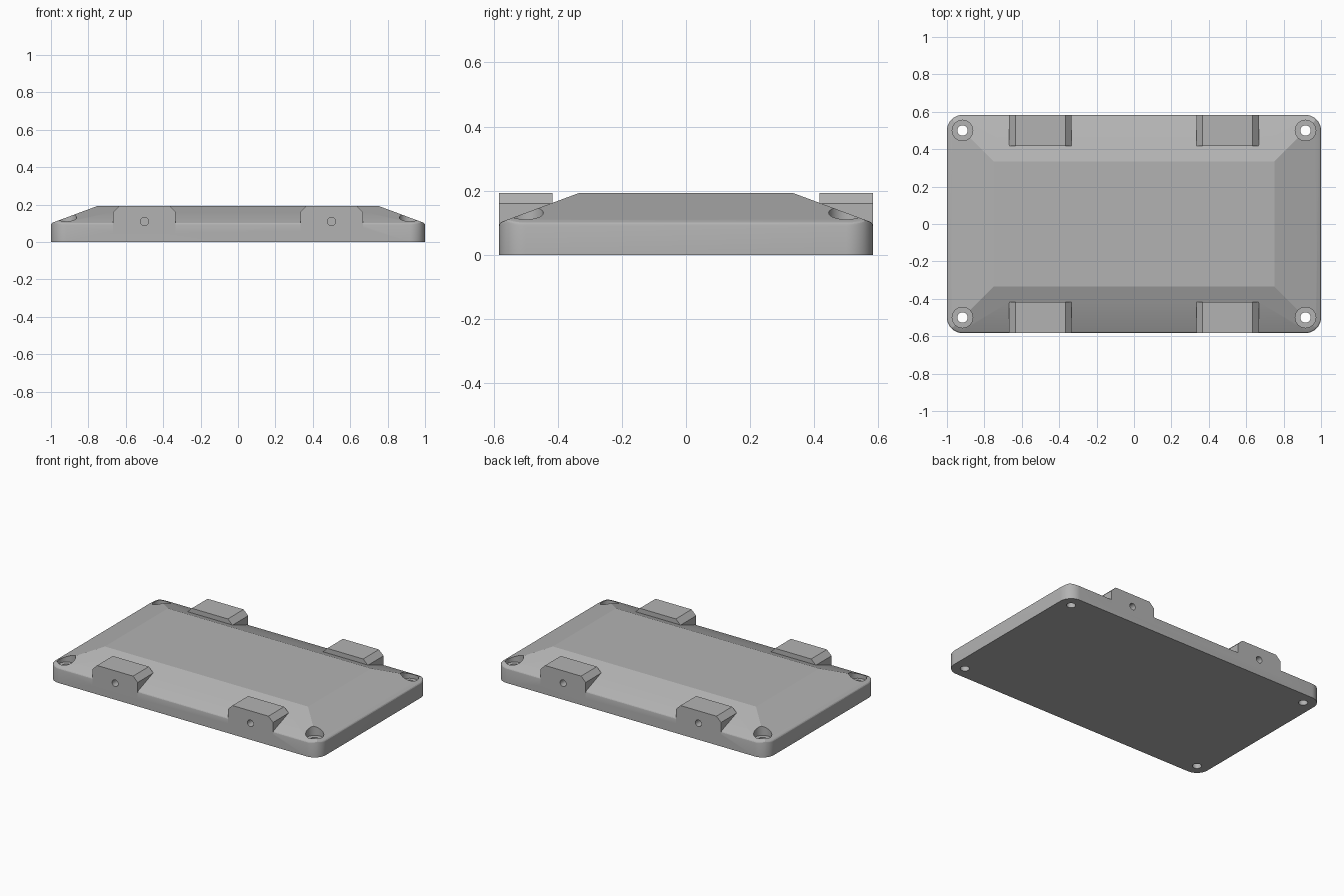
import bpy, bmesh, math
from mathutils import Vector

if "Cube" in bpy.data.objects:
    bpy.data.objects.remove(bpy.data.objects["Cube"])

HX, HY, H, RIM, R, SLOPE = 1.0, 0.583, 0.193, 0.1, 0.083, 0.25

grey = bpy.data.materials.new("grey")
grey.diffuse_color = (0.45, 0.45, 0.45, 1)
grey.use_nodes = True
grey.node_tree.nodes["Principled BSDF"].inputs["Base Color"].default_value = grey.diffuse_color


def new_object(name, bm):
    bmesh.ops.recalc_face_normals(bm, faces=bm.faces)
    me = bpy.data.meshes.new(name)
    bm.to_mesh(me)
    bm.free()
    me.materials.append(grey)
    ob = bpy.data.objects.new(name, me)
    bpy.context.collection.objects.link(ob)
    return ob


def prism(name, points, direction):
    bm = bmesh.new()
    face = bm.faces.new([bm.verts.new(p) for p in points])
    moved = bmesh.ops.extrude_face_region(bm, geom=[face])["geom"]
    bmesh.ops.translate(bm, vec=direction,
                        verts=[v for v in moved if isinstance(v, bmesh.types.BMVert)])
    return new_object(name, bm)


def circle(radius, place, n=32):
    return [place(radius * math.cos(2 * math.pi * i / n),
                  radius * math.sin(2 * math.pi * i / n)) for i in range(n)]


def combine(target, tool, operation):
    mod = target.modifiers.new("combine", 'BOOLEAN')
    mod.operation, mod.object, mod.solver = operation, tool, 'EXACT'
    bpy.context.view_layer.objects.active = target
    bpy.ops.object.modifier_apply(modifier=mod.name)
    bpy.data.objects.remove(tool)


# Cover plate: rounded slab with four sloped sides and a softened rim
outline = []
for k, (sx, sy) in enumerate([(1, 1), (-1, 1), (-1, -1), (1, -1)]):
    for i in range(13):
        a = math.radians(90 * k + 7.5 * i)
        outline.append((sx * (HX - R) + R * math.cos(a), sy * (HY - R) + R * math.sin(a), 0))
cover = prism("cover_plate", outline, (0, 0, H))
bm = bmesh.new()
bm.from_mesh(cover.data)
rise = H - RIM
for dx, dy in [(1, 0), (-1, 0), (0, 1), (0, -1)]:
    cut = bmesh.ops.bisect_plane(
        bm, geom=bm.verts[:] + bm.edges[:] + bm.faces[:], dist=1e-5,
        plane_co=(dx * HX, dy * HY, RIM),
        plane_no=Vector((dx * rise, dy * rise, SLOPE)).normalized(), clear_outer=True)
    bmesh.ops.holes_fill(bm, edges=[e for e in bm.edges if e.is_boundary], sides=0)
bmesh.ops.remove_doubles(bm, verts=bm.verts, dist=1e-5)
bmesh.ops.recalc_face_normals(bm, faces=bm.faces)
rim = []
for e in bm.edges:
    if len(e.link_faces) == 2:
        low, high = sorted(f.normal.z for f in e.link_faces)
        if abs(low) < 0.01 and 0.5 < high < 0.99:
            rim.append(e)
bmesh.ops.bevel(bm, geom=rim, offset=0.01, segments=3, profile=0.5, affect='EDGES')
bm.to_mesh(cover.data)
bm.free()

# Chamfered mounting blocks on the long sides, each with a pin hole
for sx in (-1, 1):
    for sy in (-1, 1):
        profile = [(-0.167, 0.05), (0.167, 0.05), (0.167, 0.16),
                   (0.133, H), (-0.133, H), (-0.167, 0.16)]
        block = prism("mounting_block", [(sx * 0.5 + x, sy * HY, z) for x, z in profile],
                      (0, -sy * 0.166, 0))
        combine(cover, block, 'UNION')
for sx in (-1, 1):
    for sy in (-1, 1):
        pin = prism("pin_hole", circle(0.022, lambda u, v: (sx * 0.5 + u, sy * 0.65, 0.11 + v)),
                    (0, -sy * 0.2, 0))
        combine(cover, pin, 'DIFFERENCE')

# Counterbored screw holes in the corners
for sx in (-1, 1):
    for sy in (-1, 1):
        for radius, floor in ((0.055, 0.083), (0.028, -0.1)):
            bore = prism("screw_hole", circle(radius, lambda u, v: (sx * 0.917 + u, sy * 0.5 + v, floor)),
                         (0, 0, 0.5))
            combine(cover, bore, 'DIFFERENCE')

bpy.ops.object.select_all(action='DESELECT')
cover.select_set(True)
bpy.context.view_layer.objects.active = cover
bpy.ops.object.shade_smooth_by_angle(angle=math.radians(20))
